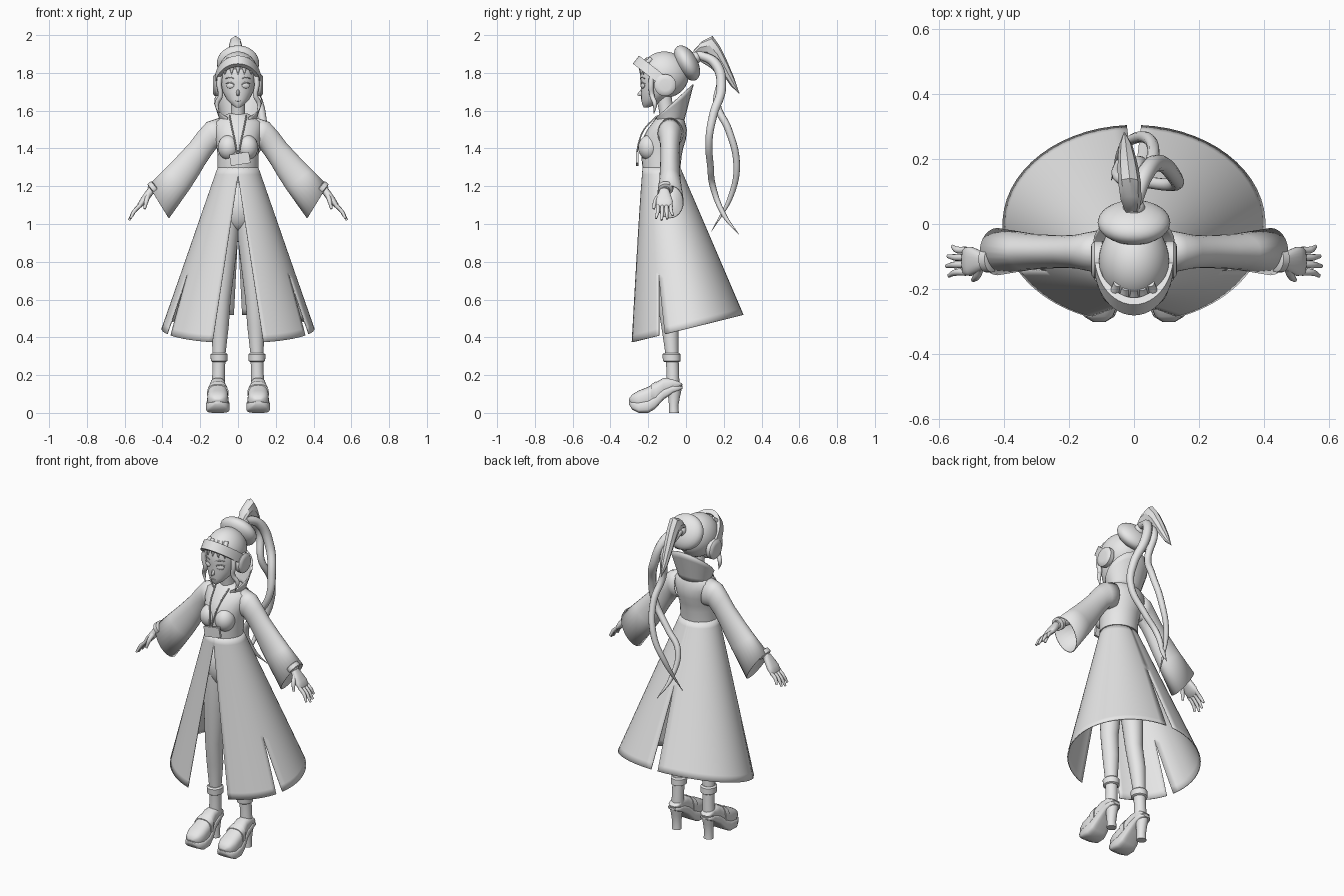
import bpy, bmesh
from math import sin, cos, asin, pi, radians, copysign
from mathutils import Vector as V, Matrix, Euler

cube = bpy.data.objects.get("Cube")
if cube:
    bpy.data.objects.remove(cube, do_unlink=True)

grey = bpy.data.materials.new("plain_grey")
grey.use_nodes = True
grey.diffuse_color = (0.8, 0.8, 0.8, 1)
grey.node_tree.nodes["Principled BSDF"].inputs["Base Color"].default_value = (0.8, 0.8, 0.8, 1)


def finish(ob, mirror=False, thick=0, angle=40):
    ob.data.materials.append(grey)
    bpy.ops.object.select_all(action='DESELECT')
    ob.select_set(True)
    bpy.context.view_layer.objects.active = ob
    bpy.ops.object.shade_smooth_by_angle(angle=radians(angle))
    if thick:
        ob.modifiers.new("Thickness", 'SOLIDIFY').thickness = thick
    if mirror:
        ob.modifiers.new("Mirror", 'MIRROR').merge_threshold = 0.0005
    return ob


def from_bmesh(name, bm, **kw):
    bmesh.ops.recalc_face_normals(bm, faces=bm.faces)
    me = bpy.data.meshes.new(name)
    bm.to_mesh(me)
    bm.free()
    ob = bpy.data.objects.new(name, me)
    bpy.context.collection.objects.link(ob)
    return finish(ob, **kw)


def ring(c, u, v, n=24, p=1.0):
    """Ellipse, or rounded box when p < 1."""
    f = lambda a: copysign(abs(a) ** p, a)
    return [V(c) + V(u) * f(cos(2 * pi * i / n)) + V(v) * f(sin(2 * pi * i / n)) for i in range(n)]


def loft(name, rows, closed=True, cap=True, bm=None, **kw):
    own = bm is None
    bm = bm or bmesh.new()
    vs = [[bm.verts.new(p) for p in r] for r in rows]
    n = len(rows[0])
    for a, b in zip(vs, vs[1:]):
        for i in range(n if closed else n - 1):
            j = (i + 1) % n
            bm.faces.new((a[i], a[j], b[j], b[i]))
    if cap and closed:
        bm.faces.new(vs[0])
        bm.faces.new(vs[-1])
    return from_bmesh(name, bm, **kw) if own else None


def stack(name, rows, x=0, **kw):
    """Loft of level ellipses given as (z, centre y, half width, half depth)."""
    return loft(name, [ring((x, y, z), (a, 0, 0), (0, b, 0)) for z, y, a, b in rows], **kw)


def ball(name, c, size, rot=(0, 0, 0), **kw):
    bm = bmesh.new()
    m = Matrix.LocRotScale(V(c), Euler(rot), V(size))
    bmesh.ops.create_uvsphere(bm, u_segments=24, v_segments=16, radius=1, matrix=m)
    return from_bmesh(name, bm, **kw)


def tube(name, pts, **kw):
    """Smooth tube through (x, y, z, radius) points."""
    cu = bpy.data.curves.new(name, 'CURVE')
    cu.dimensions, cu.bevel_depth, cu.bevel_resolution = '3D', 1, 3
    cu.resolution_u, cu.use_fill_caps = 8, True
    sp = cu.splines.new('BEZIER')
    sp.bezier_points.add(len(pts) - 1)
    for b, p in zip(sp.bezier_points, pts):
        b.co, b.radius = p[:3], p[3]
        b.handle_left_type = b.handle_right_type = 'AUTO'
    ob = bpy.data.objects.new(name, cu)
    bpy.context.collection.objects.link(ob)
    bpy.ops.object.select_all(action='DESELECT')
    ob.select_set(True)
    bpy.context.view_layer.objects.active = ob
    bpy.ops.object.convert(target='MESH')
    return finish(bpy.context.view_layer.objects.active, **kw)


# Coat skirt: front and back panels, split at the front, sides and back
def skirt_point(t, phi):
    hem = 0.445 - 0.075 * cos(phi)
    rx, ry, cy = 0.108 + 0.297 * t, 0.10 + 0.205 * t, -0.13 + 0.13 * t
    return V((rx * sin(phi), cy - ry * cos(phi), 1.30 + (hem - 1.30) * t))


bm = bmesh.new()
front, back = [], []
for i in range(25):
    t = i / 24
    rx = 0.108 + 0.297 * t
    slit = max(0, (t - 0.65) / 0.35)
    a0 = asin(0.135 * max(0, (t - 0.05) / 0.95) / rx)
    a1, a2 = radians(65 - 3 * slit), radians(65 + 3.5 * slit)
    a3 = pi - asin(0.022 * max(0, (t - 0.45) / 0.55) / rx)
    front.append([skirt_point(t, a0 + (a1 - a0) * k / 12) for k in range(13)])
    back.append([skirt_point(t, a2 + (a3 - a2) * k / 18) for k in range(19)])
loft("", front, closed=False, bm=bm)
loft("", back, closed=False, bm=bm)
bmesh.ops.remove_doubles(bm, verts=bm.verts, dist=0.0005)
from_bmesh("coat_skirt", bm, mirror=True, thick=0.005)

# Coat body, bust, sleeves and collar
stack("coat_body", [(1.295, -.13, .108, .10), (1.36, -.13, .108, .107), (1.40, -.125, .112, .11),
                    (1.45, -.115, .12, .115), (1.50, -.10, .13, .105), (1.54, -.09, .128, .085),
                    (1.565, -.085, .09, .07), (1.585, -.085, .05, .05)])
ball("coat_bust", (.05, -.195, 1.405), (.056, .058, .066), mirror=True)
sleeve = []
for xu, zu, xl, zl, ry in [(.10, 1.562, .08, 1.40, .07), (.165, 1.54, .115, 1.40, .06),
                           (.21, 1.49, .145, 1.36, .052), (.255, 1.43, .175, 1.315, .05),
                           (.325, 1.355, .21, 1.255, .052), (.39, 1.29, .255, 1.185, .056),
                           (.475, 1.205, .365, 1.03, .073)]:
    up, low = V((xu, -.085, zu)), V((xl, -.085, zl))
    sleeve.append(ring((up + low) / 2, (up - low) / 2, (0, ry, 0)))
loft("coat_sleeve", sleeve, cap=False, mirror=True, thick=0.005)
collar = []
for i in range(6):
    row = []
    for k in range(17):
        a = radians(-152 + 19 * k)
        low = V((.088 * sin(a), -.085 + .068 * cos(a), 1.54))
        y = -.065 + .10 * cos(a)
        row.append(low.lerp(V((.122 * sin(a), y, 1.74 + (y - .035) * .92)), i / 5))
    collar.append(row)
loft("coat_collar", collar, closed=False, thick=0.006)

# Lanyard and badge
tube("lanyard", [(.045, -.15, 1.575, .004), (.03, -.222, 1.5, .004),
                 (.015, -.25, 1.43, .004), (.005, -.26, 1.375, .004)], mirror=True)
bm = bmesh.new()
bmesh.ops.create_cube(bm, size=1, matrix=Matrix.LocRotScale(
    V((.01, -.258, 1.345)), Euler((0, -.15, 0)), V((.105, .014, .06))))
from_bmesh("badge", bm)

# Hips and legs
ball("hips", (0, -.118, 1.09), (.115, .085, .13))
leg = [(.062, -.115, 1.04, .072), (.066, -.115, .95, .07), (.075, -.11, .82, .064), (.088, -.105, .6, .049),
       (.095, -.085, .46, .046), (.1, -.075, .32, .035), (.102, -.07, .22, .033), (.105, -.07, .13, .036)]
loft("leg", [ring((x, y, z), (r, 0, 0), (0, r, 0)) for x, y, z, r in leg], mirror=True)
stack("ankle_band", [(.27, -.075, .036, .040), (.275, -.075, .044, .047), (.31, -.077, .045, .048),
                     (.318, -.077, .036, .04)], x=.1, mirror=True)

# Platform shoes: sole, upper, strap and heel
shoe = [(-.302, .018, .045, .075), (-.285, .045, .018, .098), (-.25, .06, 0, .118), (-.20, .06, 0, .138),
        (-.165, .054, .02, .158), (-.12, .044, .07, .185), (-.07, .04, .105, .185),
        (-.035, .036, .12, .165), (-.018, .02, .128, .152)]
loft("shoe_upper", [ring((.107, y, (b + t) / 2 + .01), (w * .93, 0, 0), (0, 0, (t - b) / 2 - .01), p=.75)
                    for y, w, b, t in shoe], mirror=True)
loft("shoe_sole", [ring((.107, y, b + (t - b) * .25), (w * 1.04, 0, 0), (0, 0, (t - b) * .25), p=.5)
                   for y, w, b, t in shoe], mirror=True)
loft("shoe_strap", [ring((.107, y, .105), (w, 0, 0), (0, 0, h), p=.8)
                    for y, w, h in [(-.185, .057, .046), (-.155, .053, .064)]], mirror=True)
stack("shoe_heel", [(.145, -.06, .037, .042), (.09, -.063, .03, .032), (.04, -.065, .026, .025),
                    (0, -.064, .028, .026)], x=.107, mirror=True)

# Arms, wristbands and hands
tube("forearm", [(.25, -.085, 1.34, .032), (.37, -.095, 1.245, .03), (.465, -.11, 1.175, .024)], mirror=True)
along, flat = V((.60, 0, -.80)), V((.80, 0, .60))
loft("wristband", [ring(V((.447, -.108, 1.19)) + V((.78, 0, -.62)) * s, V((.62, 0, .78)) * r, (0, r * 1.1, 0))
                   for s, r in [(-.016, .028), (-.012, .037), (.012, .037), (.016, .028)]], mirror=True)
loft("palm", [ring(V((.46, -.115, 1.178)) + along * s, (0, w, 0), flat * h, p=.8)
              for s, w, h in [(0, .024, .02), (.03, .034, .02), (.07, .045, .018), (.10, .043, .014),
                              (.108, .03, .008)]], mirror=True)
for k, (name, size) in enumerate([("index", .088), ("middle", .1), ("ring", .092), ("little", .07)]):
    side = .034 - .023 * k
    base = V((.517, -.115 - side, 1.10))
    mid, tip = base + along * size * .5 + flat * .006, base + along * size + V((0, -side * .3, 0))
    tube(name + "_finger", [(*base, .0105), (*mid, .0105), (*tip, .006)], mirror=True)
tube("thumb", [(.475, -.135, 1.155, .014), (.484, -.16, 1.125, .012), (.495, -.172, 1.08, .007)], mirror=True)

# Neck and head
stack("neck", [(1.53, -.09, .045, .045), (1.60, -.105, .036, .038), (1.69, -.12, .04, .042)])
stack("head", [(1.618, -.21, .012, .014), (1.632, -.195, .034, .037), (1.66, -.175, .06, .062),
               (1.70, -.15, .082, .088), (1.75, -.135, .094, .106), (1.80, -.125, .098, .118),
               (1.86, -.12, .085, .10), (1.895, -.12, .045, .055)])
loft("nose", [ring((0, y, z), (w, 0, 0), (0, 0, h), n=8) for y, z, w, h in
              [(-.225, 1.70, .013, .026), (-.248, 1.69, .006, .012), (-.258, 1.684, .001, .002)]])
ball("mouth", (0, -.2345, 1.652), (.013, .004, .0025))
ball("eye", (.042, -.229, 1.732), (.022, .007, .014), rot=(0, 0, .42), mirror=True)
tube("upper_eyelid", [(.018, -.240, 1.738, .002), (.04, -.235, 1.749, .004), (.066, -.217, 1.742, .002)], mirror=True)
tube("eyebrow", [(.018, -.243, 1.768, .002), (.04, -.237, 1.776, .003), (.066, -.218, 1.77, .002)], mirror=True)

# Hair cap, open over the face, with fringe and side locks
bm = bmesh.new()
bmesh.ops.create_uvsphere(bm, u_segments=32, v_segments=24, radius=1,
                          matrix=Matrix.LocRotScale(V((0, -.115, 1.79)), Euler((0, 0, 0)), V((.108, .13, .123))))
face = [f for f in bm.faces if f.calc_center_median().y < -.16 and f.calc_center_median().z < 1.825]
bmesh.ops.delete(bm, geom=face, context='FACES')
from_bmesh("hair_cap", bm, thick=0.006)
for k in range(5):
    x = -.064 + .032 * k
    y = -.235 + 4 * x * x
    tube("fringe_lock", [(x * .8, y + .035, 1.875, .012), (x, y, 1.835, .015), (x * 1.1, y - .007, 1.792, .002)])
tube("side_lock", [(.088, -.175, 1.82, .015), (.10, -.185, 1.74, .014), (.093, -.18, 1.68, .013),
                   (.112, -.165, 1.635, .012), (.10, -.17, 1.585, .002)], mirror=True)

# Headset band and ear cups
ear, reach = V((0, -.11, 1.75)), V((0, -.155, .12))
wide = V((0, .12, .155)).normalized() * .027
band = []
for k in range(25):
    a = -pi / 2 + pi * k / 24
    outer = V((.122 * sin(a), 0, 0)) + reach * cos(a)
    inner = outer * .86
    band.append([ear + outer - wide, ear + outer + wide, ear + inner + wide, ear + inner - wide])
loft("headset_band", band)
loft("ear_cup", [ring((x, -.11, 1.735), (0, r, 0), (0, 0, r)) for x, r in
                 [(.092, .05), (.098, .058), (.122, .058), (.131, .048), (.133, .03)]], mirror=True)

# Bun and ponytail
ball("hair_bun", (0, .005, 1.852), (.112, .056, .102), rot=(.5, 0, 0))
ball("hair_tie", (0, .05, 1.88), (.034, .03, .034))
blade = [(.035, 1.90, .02, .022), (.075, 1.935, .032, .035), (.125, 1.945, .035, .053), (.165, 1.90, .033, .045),
         (.205, 1.83, .028, .038), (.245, 1.755, .02, .026), (.283, 1.69, .001, .001)]
loft("ponytail_crest", [ring((-.005 - .025 * i / 6, y, z), (w, 0, 0), V((0, .3, .95)) * h, n=8)
                        for i, (y, z, w, h) in enumerate(blade)], angle=30)
tube("ponytail_strand_front", [(0, .06, 1.90, .022), (.035, .155, 1.85, .027), (.08, .187, 1.72, .026),
                               (.125, .145, 1.58, .023), (.125, .122, 1.45, .02), (.03, .13, 1.3, .018),
                               (-.045, .142, 1.2, .017), (-.04, .2, 1.05, .013), (0, .28, .945, .001)])
tube("ponytail_strand_back", [(-.01, .07, 1.89, .02), (.01, .18, 1.8, .024), (.04, .165, 1.63, .02),
                              (.06, .225, 1.5, .019), (.03, .268, 1.32, .018), (-.03, .24, 1.155, .015),
                              (-.07, .135, .96, .001)])
